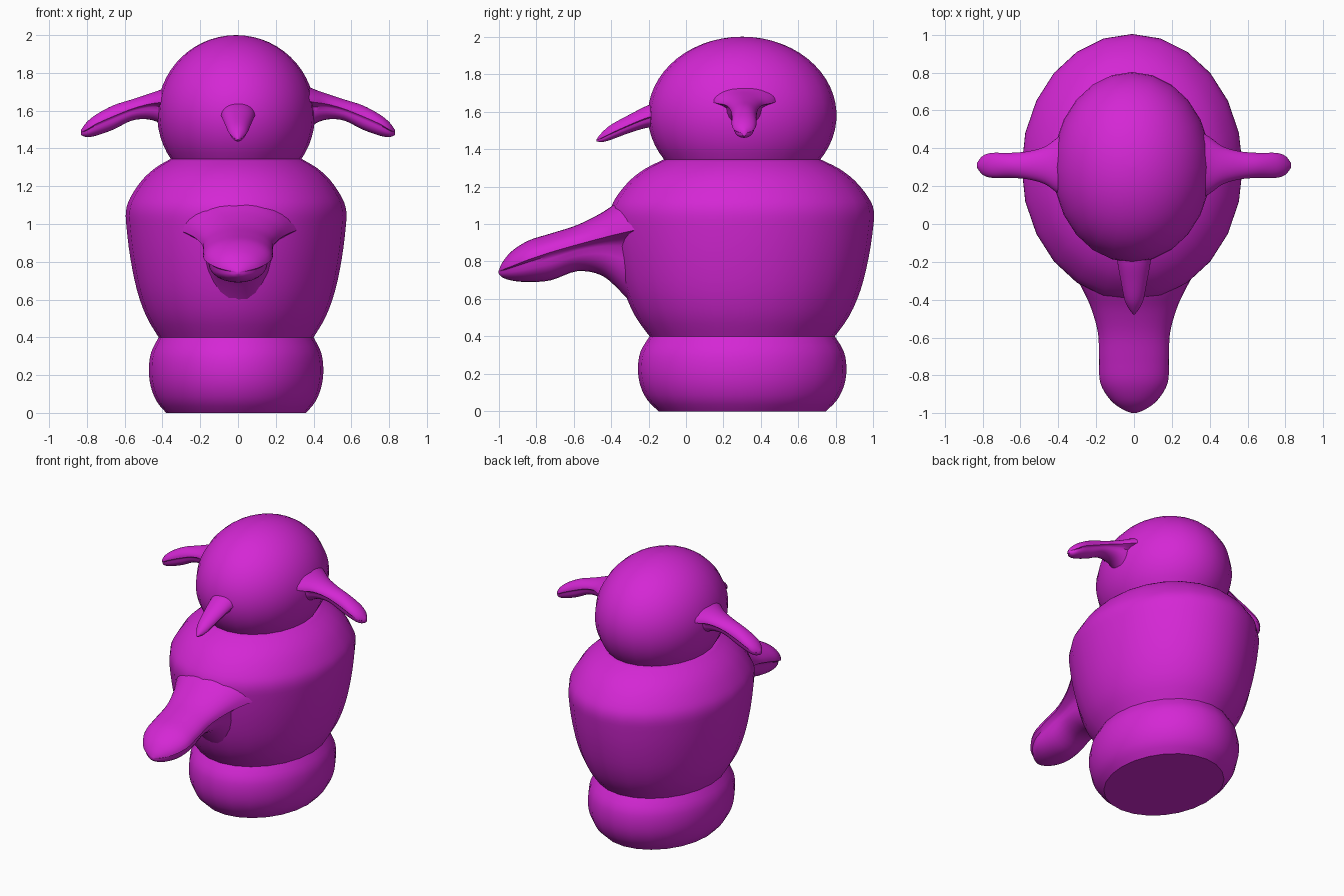
import bpy, bmesh, math

if "Cube" in bpy.data.objects:
    bpy.data.objects.remove(bpy.data.objects["Cube"])

# Single colour
magenta = bpy.data.materials.new("magenta")
magenta.use_nodes = True
COLOUR = (0.66, 0.02, 0.66, 1)
magenta.diffuse_color = COLOUR
magenta.node_tree.nodes["Principled BSDF"].inputs["Base Color"].default_value = COLOUR

CX, CY, STRETCH = -0.01, 0.3, 1.205


def finish(name, bm):
    bmesh.ops.remove_doubles(bm, verts=bm.verts, dist=0.0005)
    bmesh.ops.recalc_face_normals(bm, faces=bm.faces)
    mesh = bpy.data.meshes.new(name)
    bm.to_mesh(mesh)
    bm.free()
    mesh.materials.append(magenta)
    ob = bpy.data.objects.new(name, mesh)
    bpy.context.collection.objects.link(ob)
    bpy.ops.object.select_all(action="DESELECT")
    ob.select_set(True)
    bpy.context.view_layer.objects.active = ob
    bpy.ops.object.shade_smooth_by_angle(angle=math.radians(40))
    return ob


def skin(name, rings):
    """Join closed rings of points and cap both ends."""
    bm = bmesh.new()
    loops = [[bm.verts.new(p) for p in ring] for ring in rings]
    n = len(loops[0])
    for a, b in zip(loops, loops[1:]):
        for i in range(n):
            j = (i + 1) % n
            bm.faces.new((a[i], a[j], b[j], b[i]))
    bm.faces.new(loops[0])
    bm.faces.new(loops[-1])
    return finish(name, bm)


def smooth_rows(rows, steps):
    """Catmull-Rom interpolation of rows of numbers."""
    out = []
    for i in range(len(rows) - 1):
        a, b = rows[max(i - 1, 0)], rows[i]
        c, d = rows[i + 1], rows[min(i + 2, len(rows) - 1)]
        for k in range(steps):
            t = k / steps
            out.append([q + 0.5 * t * (r - p + t * (2 * p - 5 * q + 4 * r - s
                        + t * (3 * (q - r) + s - p)))
                        for p, q, r, s in zip(a, b, c, d)])
    return out + [list(rows[-1])]


def oval_lathe(name, profile, segments=24):
    turn = [2 * math.pi * i / segments for i in range(segments)]
    return skin(name, [[(CX + r * math.sin(a), CY + STRETCH * r * math.cos(a), z)
                        for a in turn] for r, z in profile])


def section(width, top, mid, bottom, lobe):
    """Domed upper half with a side crease above a narrower lower lobe."""
    half = [(width * math.sin(a), mid + (top - mid) * math.cos(a))
            for a in [math.pi / 2 * i / 8 for i in range(9)]]
    drop = (mid - bottom) * 0.22
    half.append((width * (0.45 + 0.5 * lobe), mid - drop * 0.5))
    half += [(width * lobe * math.cos(a), mid - drop + (bottom - mid + drop) * math.sin(a))
             for a in [math.pi / 2 * i / 6 for i in range(7)]]
    half[-1] = (0, bottom)
    half[0] = (0, top)
    return half + [(-s, z) for s, z in half[-2:0:-1]]


def spout(name, stations, place):
    rings = []
    for d, *shape in smooth_rows(stations, 4):
        rings.append([place(d, s, z) for s, z in section(*shape)])
    return skin(name, rings)


# Stacked oval body
oval_lathe("base", smooth_rows([(0.37, 0), (0.42, 0.06), (0.452, 0.14), (0.462, 0.23),
                                (0.45, 0.32), (0.41, 0.4)], 3))
oval_lathe("torso", smooth_rows([(0.41, 0.4), (0.475, 0.51), (0.525, 0.65), (0.56, 0.82),
                                 (0.58, 0.98), (0.583, 1.07), (0.56, 1.14), (0.5, 1.23),
                                 (0.43, 1.295), (0.35, 1.343)], 3))

# Head: ball cut off at the neck
angles = [math.radians(-35 + 125 * i / 20) for i in range(21)]
oval_lathe("head", [(0.418 * max(math.cos(a), 0.001), 1.58 + 0.42 * math.sin(a))
                    for a in angles])


def forward(d, s, z):
    return (s, -d, z)


# Rows: distance, half width, top, crease, bottom, lobe width fraction
spout("trunk", [
    (0.26, 0.32, 1.15, 0.97, 0.54, 0.62),
    (0.35, 0.27, 1.125, 0.95, 0.64, 0.66),
    (0.45, 0.225, 1.06, 0.925, 0.725, 0.74),
    (0.58, 0.19, 0.995, 0.89, 0.748, 0.8),
    (0.72, 0.185, 0.95, 0.85, 0.7, 0.85),
    (0.84, 0.178, 0.912, 0.81, 0.69, 0.85),
    (0.93, 0.125, 0.855, 0.775, 0.698, 0.85),
    (0.98, 0.06, 0.795, 0.755, 0.715, 0.85),
    (1.0, 0.008, 0.75, 0.745, 0.735, 0.85)], forward)

spout("beak", [
    (0.1, 0.1, 1.665, 1.59, 1.52, 0.85),
    (0.2, 0.088, 1.635, 1.57, 1.515, 0.85),
    (0.3, 0.07, 1.585, 1.53, 1.487, 0.85),
    (0.4, 0.05, 1.53, 1.485, 1.45, 0.85),
    (0.45, 0.026, 1.487, 1.46, 1.437, 0.85),
    (0.478, 0.004, 1.452, 1.447, 1.442, 0.85)], forward)

# Mirrored pair of ears
for side, label in ((1, "left"), (-1, "right")):
    spout(label + "_ear", [
        (0.33, 0.19, 1.75, 1.66, 1.46, 0.55),
        (0.4, 0.15, 1.715, 1.645, 1.525, 0.62),
        (0.47, 0.1, 1.69, 1.635, 1.553, 0.75),
        (0.56, 0.074, 1.66, 1.61, 1.548, 0.82),
        (0.66, 0.066, 1.628, 1.57, 1.5, 0.85),
        (0.75, 0.066, 1.58, 1.53, 1.468, 0.85),
        (0.8, 0.05, 1.54, 1.5, 1.46, 0.85),
        (0.83, 0.012, 1.5, 1.485, 1.47, 0.85)],
        lambda d, s, z, k=side: (k * d, 0.31 + s, z))
